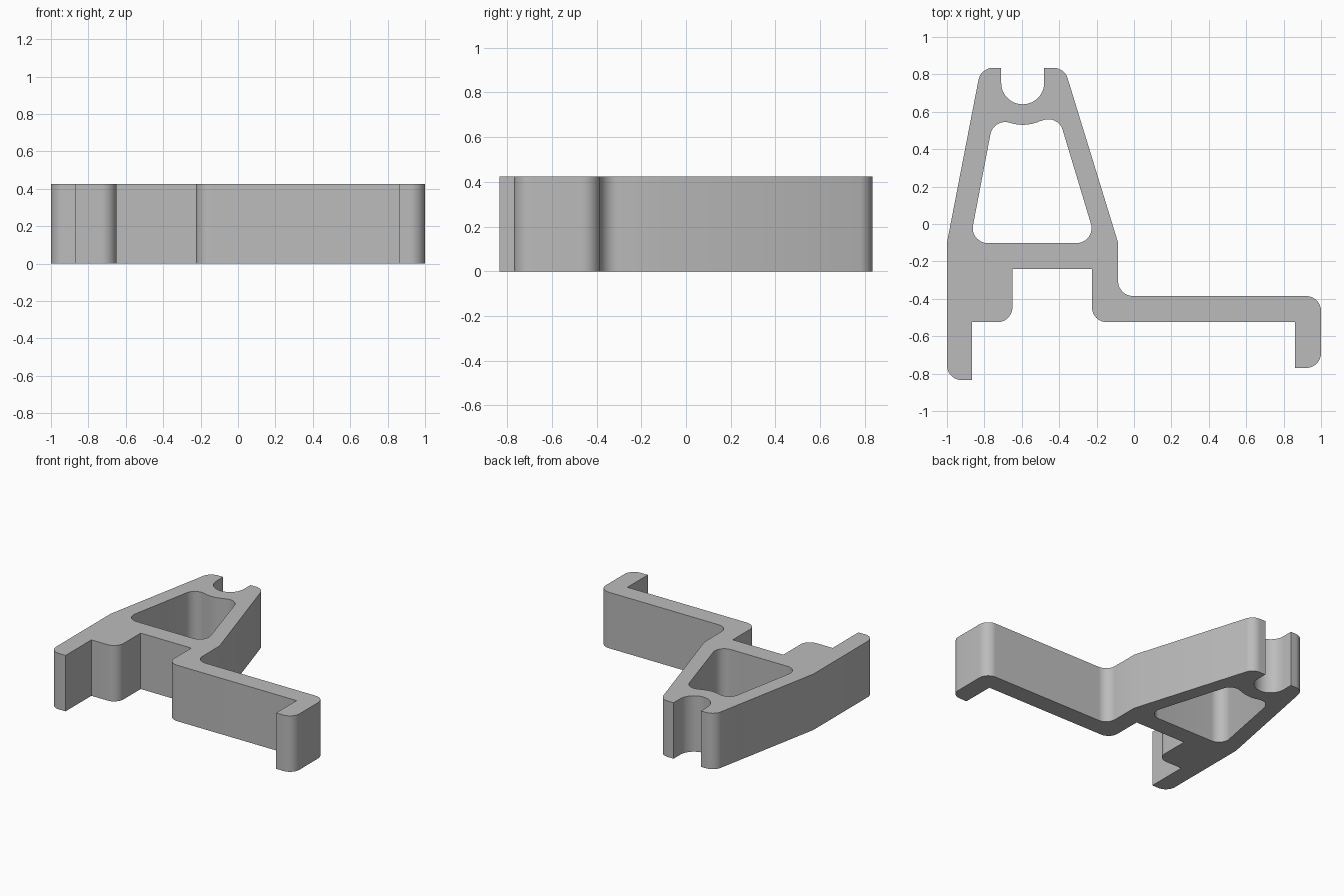
import bpy
import bmesh
from math import cos, sin, tan, radians, ceil
from mathutils import Vector

HEIGHT = 0.425
R = 0.08  # common fillet radius

if "Cube" in bpy.data.objects:
    bpy.data.objects.remove(bpy.data.objects["Cube"], do_unlink=True)


def arc(cx, cy, r, start, end):
    """Points along an arc, angles in degrees."""
    n = max(4, ceil(abs(end - start) / 7))
    angles = [radians(start + (end - start) * i / n) for i in range(n + 1)]
    return [Vector((cx + r * cos(a), cy + r * sin(a))) for a in angles]


def fillet(corners):
    """Closed outline from (x, y, radius) corners; radius 0 stays sharp."""
    points = []
    for i, (x, y, r) in enumerate(corners):
        p = Vector((x, y))
        if r == 0:
            points.append(p)
            continue
        to_prev = (Vector(corners[i - 1][:2]) - p).normalized()
        to_next = (Vector(corners[(i + 1) % len(corners)][:2]) - p).normalized()
        half = to_prev.angle(to_next) / 2
        centre = p + (to_prev + to_next).normalized() * (r / sin(half))
        a = p + to_prev * (r / tan(half)) - centre
        b = p + to_next * (r / tan(half)) - centre
        n = 12
        sweep = a.angle(b)
        for k in range(n + 1):
            t = k / n
            points.append(centre + (a * sin((1 - t) * sweep) + b * sin(t * sweep)) / sin(sweep))
    return points


# Outer outline: left leg, notch, long arm with hook, tapered tower with slot
outline = fillet([
    (-1, -0.835, R), (-0.865, -0.835, 0), (-0.865, -0.525, 0),
    (-0.65, -0.525, R), (-0.65, -0.24, 0), (-0.225, -0.24, 0),
    (-0.225, -0.525, R), (0.86, -0.525, 0), (0.86, -0.77, 0),
    (1, -0.77, R), (1, -0.385, R), (-0.085, -0.385, R),
    (-0.085, -0.1, 0), (-0.372, 0.835, R), (-0.48, 0.835, 0),
    (-0.48, 0.64, 0.1149), (-0.71, 0.64, 0.1149),
    (-0.71, 0.835, 0), (-0.819, 0.835, R), (-1, -0.1, 0),
])

# Window: rounded top corners flowing around the slot, rounded bottom corners
window = (arc(-0.689, 0.465, R, 169, 72)
          + arc(-0.595, 0.755, 0.225, 252, 296.5)
          + arc(-0.458, 0.48, R, 116.5, 17)
          + arc(-0.307, -0.022, R, 17, -90)
          + arc(-0.782, -0.022, R, 270, 169))

# Fill the profile with its hole and extrude it upward
bm = bmesh.new()
for loop in (outline, window):
    verts = [bm.verts.new((p.x, p.y, 0)) for p in loop]
    for i, v in enumerate(verts):
        bm.edges.new((verts[i - 1], v))
bmesh.ops.remove_doubles(bm, verts=bm.verts[:], dist=0.0005)
bmesh.ops.triangle_fill(bm, use_beauty=True, use_dissolve=False, edges=bm.edges[:])
extruded = bmesh.ops.extrude_face_region(bm, geom=bm.faces[:], use_keep_orig=True)
top = [g for g in extruded["geom"] if isinstance(g, bmesh.types.BMVert)]
bmesh.ops.translate(bm, verts=top, vec=(0, 0, HEIGHT))
bmesh.ops.recalc_face_normals(bm, faces=bm.faces[:])

mesh = bpy.data.meshes.new("bracket")
bm.to_mesh(mesh)
bm.free()
bracket = bpy.data.objects.new("bracket", mesh)
bpy.context.collection.objects.link(bracket)

# Plain grey material
grey = bpy.data.materials.new("grey")
grey.use_nodes = True
colour = (0.5, 0.5, 0.5, 1)
grey.diffuse_color = colour
grey.node_tree.nodes["Principled BSDF"].inputs["Base Color"].default_value = colour
mesh.materials.append(grey)

# Smooth the rounded walls, keep the rims sharp
bpy.ops.object.select_all(action="DESELECT")
bracket.select_set(True)
bpy.context.view_layer.objects.active = bracket
bpy.ops.object.shade_smooth_by_angle(angle=radians(30))
